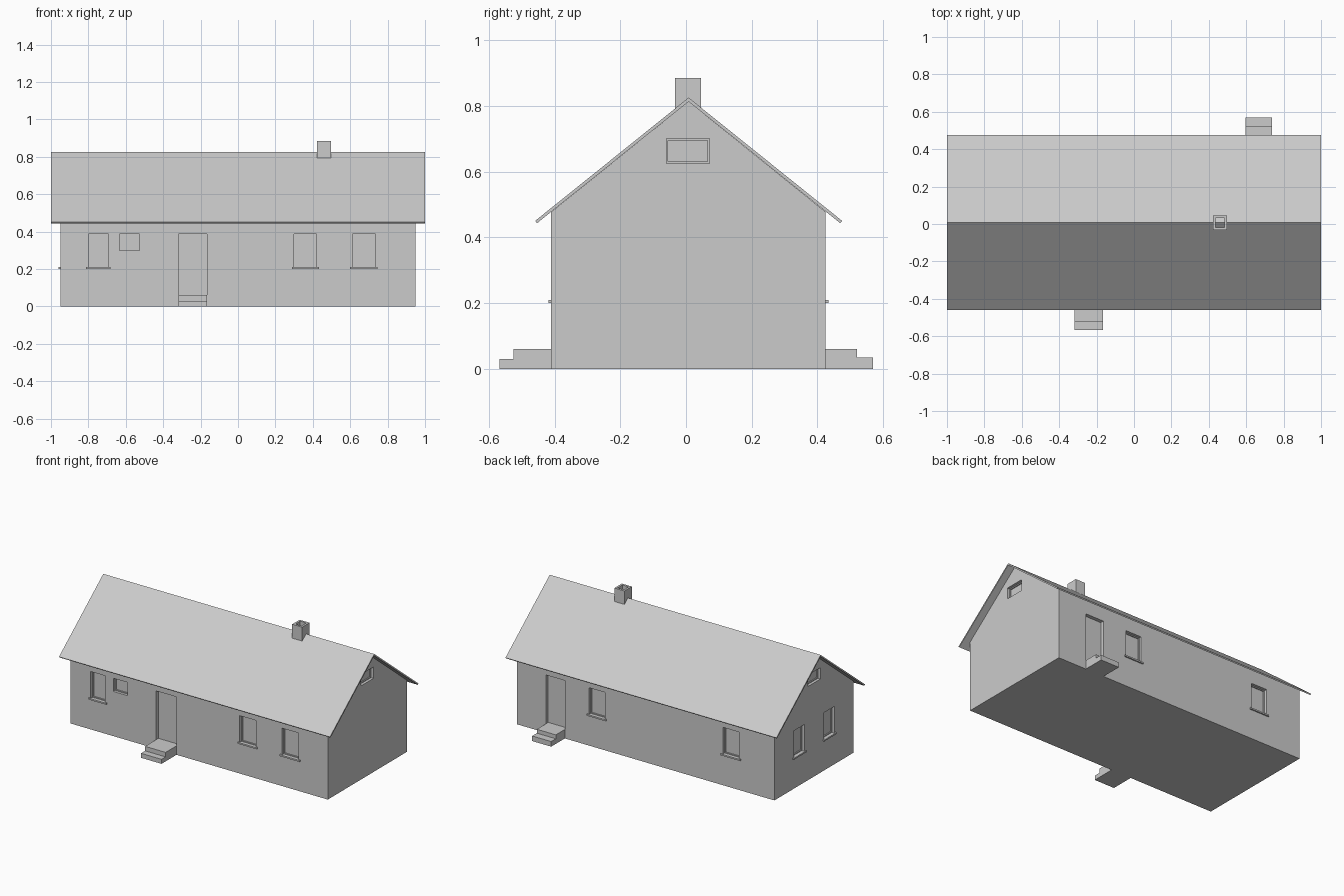
import bpy, bmesh

if "Cube" in bpy.data.objects:
    bpy.data.objects.remove(bpy.data.objects["Cube"])

Y0, Y1, XW = -0.41, 0.425, 0.95     # wall faces
RIDGE = 0.008
DEPTH = 0.025                       # recess of doors and windows


def mesh_object(name, bm):
    bmesh.ops.recalc_face_normals(bm, faces=bm.faces)
    me = bpy.data.meshes.new(name)
    bm.to_mesh(me)
    bm.free()
    ob = bpy.data.objects.new(name, me)
    bpy.context.collection.objects.link(ob)
    return ob


def add_box(bm, x0, x1, y0, y1, z0, z1):
    verts = bmesh.ops.create_cube(bm, size=1)["verts"]
    for v in verts:
        v.co.x = x1 if v.co.x > 0 else x0
        v.co.y = y1 if v.co.y > 0 else y0
        v.co.z = z1 if v.co.z > 0 else z0


def prism(name, profile, x0, x1):
    """Extrude a (y, z) profile along x."""
    bm = bmesh.new()
    face = bm.faces.new([bm.verts.new((x0, y, z)) for y, z in profile])
    ext = bmesh.ops.extrude_face_region(bm, geom=[face])["geom"]
    bmesh.ops.translate(bm, vec=(x1 - x0, 0, 0),
                        verts=[g for g in ext if isinstance(g, bmesh.types.BMVert)])
    return mesh_object(name, bm)


def wall_box(bm, wall, u0, u1, d0, d1, z0, z1):
    """Box on a wall: u along it, d outwards from its face."""
    if wall == "front":
        add_box(bm, u0, u1, Y0 - d1, Y0 - d0, z0, z1)
    elif wall == "back":
        add_box(bm, u0, u1, Y1 + d0, Y1 + d1, z0, z1)
    elif wall == "left":
        add_box(bm, -XW - d1, -XW - d0, u0, u1, z0, z1)
    else:
        add_box(bm, XW + d0, XW + d1, u0, u1, z0, z1)


def cut(ob, bm):
    """Subtract boxes from an object and bake the result."""
    cutter = mesh_object("cutter", bm)
    cutter.hide_render = True
    mod = ob.modifiers.new("cut", "BOOLEAN")
    mod.object, mod.operation, mod.solver = cutter, "DIFFERENCE", "EXACT"
    dg = bpy.context.evaluated_depsgraph_get()
    baked = bpy.data.meshes.new_from_object(ob.evaluated_get(dg))
    ob.modifiers.clear()
    ob.data = baked
    bpy.data.objects.remove(cutter)


# wall, u0, u1, z0, z1, has sill
WINDOWS = [
    ("front", -0.80, -0.693, 0.208, 0.386, True),
    ("front", -0.633, -0.527, 0.298, 0.386, False),
    ("front", 0.30, 0.42, 0.208, 0.386, True),
    ("front", 0.612, 0.735, 0.208, 0.386, True),
    ("back", 0.30, 0.42, 0.208, 0.386, True),
    ("back", -0.69, -0.57, 0.208, 0.386, True),
    ("left", 0.11, 0.22, 0.208, 0.386, True),
    ("left", -0.207, -0.10, 0.208, 0.386, True),
    ("left", -0.06, 0.072, 0.625, 0.70, False),
    ("right", -0.06, 0.072, 0.625, 0.70, False),
]
# wall, u0, u1, depth of upper step, depth of lower step, lower height
DOORS = [
    ("front", -0.318, -0.167, 0.115, 0.158, 0.03),
    ("back", 0.597, 0.737, 0.095, 0.144, 0.034),
]

# walls with gables
walls = prism("walls", [(Y0, 0), (Y1, 0), (Y1, 0.477), (RIDGE, 0.813), (Y0, 0.477)], -XW, XW)

# recessed openings
bm = bmesh.new()
for wall, u0, u1, z0, z1, _ in WINDOWS:
    wall_box(bm, wall, u0, u1, -DEPTH, 0.05, z0, z1)
for wall, u0, u1, *_ in DOORS:
    wall_box(bm, wall, u0, u1, -DEPTH, 0.05, 0.06, 0.386)
cut(walls, bm)

# window frames and sills
frames, sills = bmesh.new(), bmesh.new()
F = 0.006
for wall, u0, u1, z0, z1, has_sill in WINDOWS:
    for a, b, c, d in [(u0, u0 + F, z0, z1), (u1 - F, u1, z0, z1),
                       (u0 + F, u1 - F, z0, z0 + F), (u0 + F, u1 - F, z1 - F, z1)]:
        wall_box(frames, wall, a, b, -DEPTH, -DEPTH + 0.007, c, d)
    if has_sill:
        wall_box(sills, wall, u0 - 0.012, u1 + 0.012, -0.003, 0.009, z0 - 0.008, z0 + 0.002)
mesh_object("window_frames", frames)
mesh_object("window_sills", sills)

# door steps
for wall, u0, u1, up, low, h in DOORS:
    bm = bmesh.new()
    wall_box(bm, wall, u0, u1, 0, up, 0, 0.06)
    wall_box(bm, wall, u0, u1, up, low, 0, h)
    mesh_object(wall + "_steps", bm)

# pitched roof slab
prism("roof", [(-0.459, 0.450), (RIDGE, 0.825), (0.475, 0.450), (0.469, 0.443),
               (RIDGE, 0.813), (-0.453, 0.443)], -1, 1)

# hollow chimney
bm = bmesh.new()
add_box(bm, 0.423, 0.497, -0.033, 0.045, 0.79, 0.885)
chimney = mesh_object("chimney", bm)
bm = bmesh.new()
add_box(bm, 0.437, 0.483, -0.019, 0.031, 0.70, 0.95)
cut(chimney, bm)
